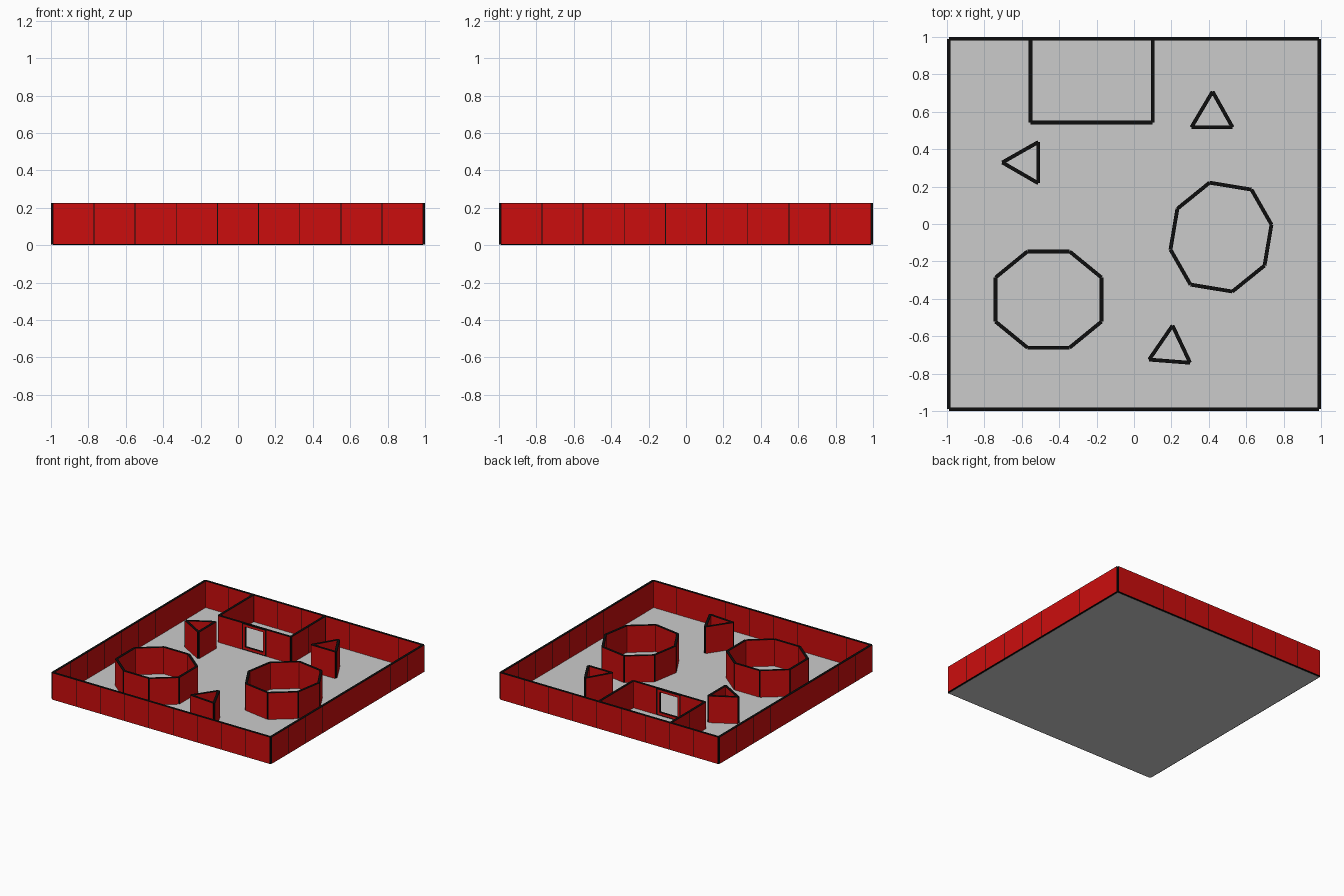
import bpy, bmesh, math
from mathutils import Vector, Matrix

if "Cube" in bpy.data.objects:
    bpy.data.objects.remove(bpy.data.objects["Cube"])

PANEL, THICK, BASE = 0.22, 0.02, 0.004


def material(name, rgb):
    m = bpy.data.materials.new(name)
    m.diffuse_color = (*rgb, 1)
    m.use_nodes = True
    m.node_tree.nodes["Principled BSDF"].inputs["Base Color"].default_value = m.diffuse_color
    return m


RED = material("red_panel", (0.6, 0.004, 0.004))
BLACK = material("black_edge", (0.004, 0.004, 0.004))
GREY = material("light_grey_floor", (0.6, 0.6, 0.6))


def finish(bm, name, mats):
    me = bpy.data.meshes.new(name)
    bm.to_mesh(me)
    bm.free()
    for m in mats:
        me.materials.append(m)
    bpy.context.collection.objects.link(bpy.data.objects.new(name, me))


def add_panel(bm, a, b, window=False):
    """One upright panel: black edges, red faces, optional square opening."""
    d = b - a
    mid = (a + b) / 2
    mat = (Matrix.Translation((mid.x, mid.y, BASE + PANEL / 2))
           @ Matrix.Rotation(math.atan2(d.y, d.x), 4, 'Z')
           @ Matrix.Diagonal((d.length, THICK, PANEL, 1)))
    verts = bmesh.ops.create_cube(bm, size=1, matrix=mat)['verts']
    faces = {f for v in verts for f in v.link_faces}
    for f in faces:
        f.material_index = 1
    normal = Vector((-d.y, d.x, 0)).normalized()
    bm.normal_update()
    sides = [f for f in faces if abs(f.normal.dot(normal)) > 0.9]
    bmesh.ops.inset_individual(bm, faces=sides,
                               thickness=0.012 if window else 0.003)
    for f in sides:
        f.material_index = 0
    if window:
        # red ring, then a black-lined hole through the panel
        bmesh.ops.inset_individual(bm, faces=sides, thickness=0.026)
        edges = [e for f in sides for e in f.edges]
        bmesh.ops.delete(bm, geom=sides, context='FACES_ONLY')
        for f in bmesh.ops.bridge_loops(bm, edges=edges)['faces']:
            f.material_index = 1


def wall(name, points, closed=True, window_at=None):
    """Row of panels along a path of plan points."""
    bm = bmesh.new()
    pts = [Vector(p) for p in points]
    ends = pts[1:] + pts[:1] if closed else pts[1:]
    count = 0
    for a, b in zip(pts, ends):
        n = max(1, round((b - a).length / PANEL))
        for i in range(n):
            add_panel(bm, a.lerp(b, i / n), a.lerp(b, (i + 1) / n),
                      count == window_at)
            count += 1
    finish(bm, name, [RED, BLACK])


def octagon(center, half):
    """Point-symmetric ring from four offsets."""
    offs = half + [(-x, -y) for x, y in half]
    return [(center[0] + x, center[1] + y) for x, y in offs]


# Floor slab with black rim
bm = bmesh.new()
bmesh.ops.create_cube(bm, size=1, matrix=Matrix.Translation((0, 0, 0.003))
                      @ Matrix.Diagonal((1.98, 1.98, 0.006, 1)))
bm.normal_update()
for f in bm.faces:
    f.material_index = 0 if abs(f.normal.z) > 0.5 else 1
finish(bm, "floor", [GREY, BLACK])

# Outer wall and the room against the back wall
wall("outer_wall", [(-.99, -.99), (.99, -.99), (.99, .99), (-.99, .99)])
wall("room_wall", [(-.553, .98), (-.553, .543), (.1, .543), (.1, .98)],
     closed=False, window_at=3)

# Eight-sided enclosures
wall("octagon_left", octagon((-.457, -.404),
     [(-.113, .257), (.113, .257), (.283, .118), (.283, -.118)]))
wall("octagon_right", octagon((.465, -.07),
     [(-.061, .291), (.163, .254), (.27, .067), (.233, -.152)]))

# Three-sided pillars
wall("pillar_back", [(.42, .708), (.527, .517), (.307, .517)])
wall("pillar_left", [(-.704, .329), (-.512, .438), (-.512, .218)])
wall("pillar_front", [(.206, -.543), (.3, -.742), (.081, -.725)])
